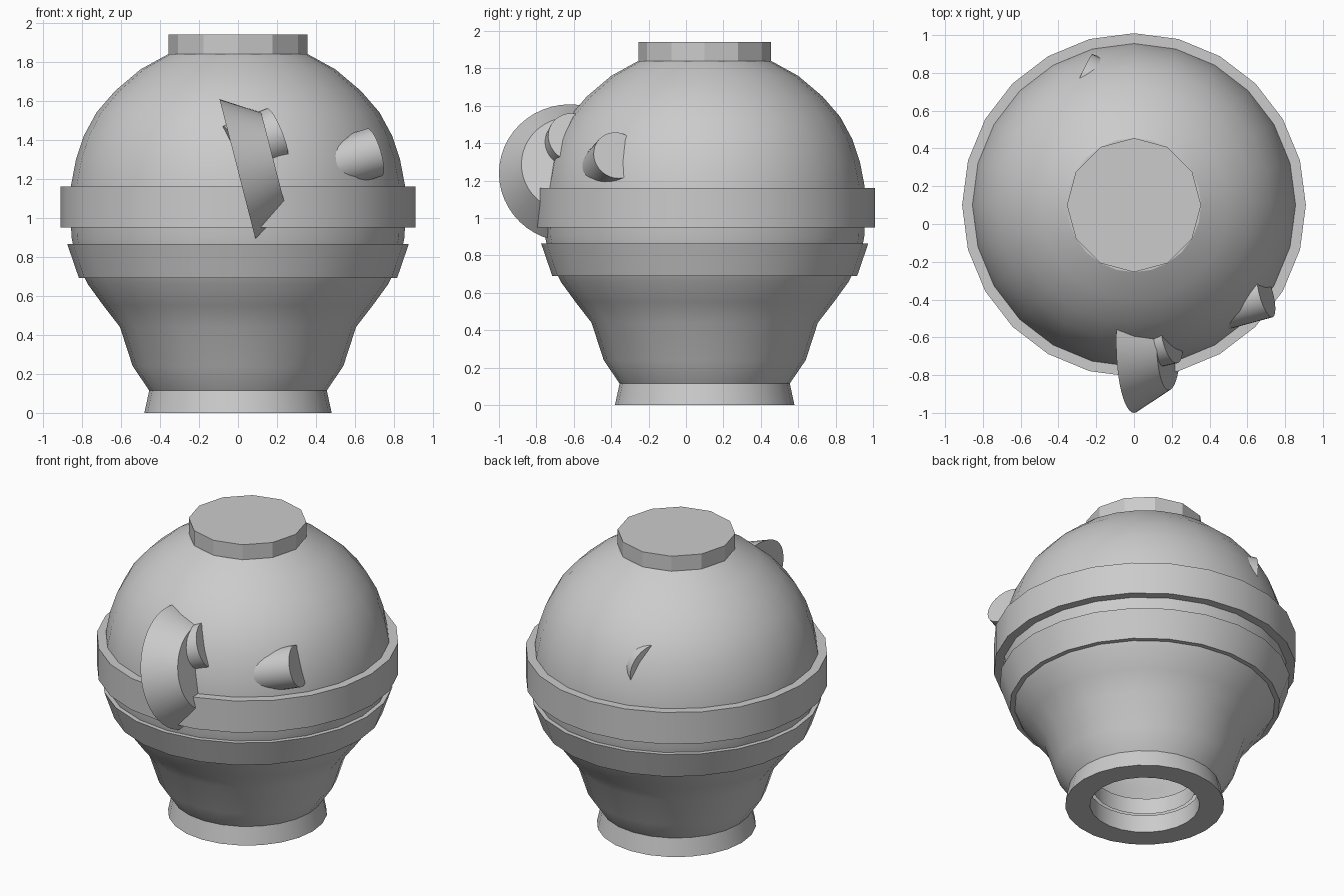
import bpy, bmesh, math
from mathutils import Vector

if "Cube" in bpy.data.objects:
    bpy.data.objects.remove(bpy.data.objects["Cube"], do_unlink=True)

AXIS = Vector((0, 0.1, 0))

clay = bpy.data.materials.new("grey clay")
clay.use_nodes = True
clay.diffuse_color = (0.6, 0.6, 0.6, 1)
clay.node_tree.nodes["Principled BSDF"].inputs["Base Color"].default_value = (0.6, 0.6, 0.6, 1)


def finish(name, bm, angle=25):
    bmesh.ops.remove_doubles(bm, verts=bm.verts, dist=0.0005)
    bmesh.ops.recalc_face_normals(bm, faces=bm.faces)
    mesh = bpy.data.meshes.new(name)
    bm.to_mesh(mesh)
    bm.free()
    mesh.materials.append(clay)
    ob = bpy.data.objects.new(name, mesh)
    bpy.context.collection.objects.link(ob)
    bpy.ops.object.select_all(action="DESELECT")
    ob.select_set(True)
    bpy.context.view_layer.objects.active = ob
    bpy.ops.object.shade_smooth_by_angle(angle=math.radians(angle))
    return ob


def turned(name, section, closed=True, sides=24):
    """Spin a (radius, height) section round the vertical axis."""
    bm = bmesh.new()
    verts = [bm.verts.new(AXIS + Vector((r, 0, z))) for r, z in section]
    edges = [bm.edges.new(pair) for pair in zip(verts, verts[1:])]
    if closed:
        edges.append(bm.edges.new((verts[-1], verts[0])))
    bmesh.ops.spin(bm, geom=verts + edges, cent=AXIS, axis=(0, 0, 1),
                   angle=math.tau, steps=sides, use_merge=True)
    return finish(name, bm)


def peg(name, end, axis, length, end_radius, root_radius, sides=32):
    """Cone or cylinder whose outer end is centred on `end` and faces `axis`."""
    axis = Vector(axis).normalized()
    bm = bmesh.new()
    bmesh.ops.create_cone(bm, cap_ends=True, segments=sides, radius1=root_radius,
                          radius2=end_radius, depth=length)
    turn = axis.to_track_quat("Z", "Y")
    for v in bm.verts:
        v.co = turn @ v.co + Vector(end) - axis * length / 2
    return finish(name, bm)


# Hollow pot with a domed shoulder and an opening in the base
turned("pot_body", [
    (0.33, 0.115), (0.455, 0.115), (0.54, 0.24), (0.605, 0.44), (0.69, 0.55),
    (0.77, 0.66), (0.83, 0.78), (0.853, 0.9), (0.86, 1.04), (0.855, 1.17), (0.83, 1.3),
    (0.79, 1.42), (0.725, 1.54), (0.63, 1.65), (0.5, 1.76), (0.355, 1.84),
    (0, 1.845), (0, 1.78), (0.45, 1.7), (0.7, 1.45), (0.78, 1.1),
    (0.72, 0.75), (0.5, 0.4), (0.4, 0.22), (0.31, 0.22), (0.31, 0.115)], closed=False)

# Foot ring and the two bands
turned("foot_ring", [(0.33, 0), (0.48, 0), (0.455, 0.115), (0.33, 0.115)])
turned("lower_band", [(0.78, 0.69), (0.815, 0.69), (0.875, 0.865), (0.83, 0.865)])
turned("upper_band", [(0.83, 0.95), (0.91, 0.95), (0.91, 1.16), (0.83, 1.16)])

# Twelve-sided lid
turned("lid", [(0, 1.83), (0.355, 1.83), (0.355, 1.94), (0, 1.94)], closed=False, sides=12)

# Flared side-facing disc on the front, with its small peg
peg("front_disc", (0.184, -0.62, 1.287), (0.969, 0, 0.249), 0.19, 0.26, 0.38, 48)
peg("front_peg", (0.20, -0.60, 1.43), (0.9, 0.2, 0.36), 0.25, 0.14, 0.14)

# Stubs on the side and back
peg("left_peg", (0.70, -0.37, 1.335), (0.92, 0.25, 0.28), 0.25, 0.128, 0.128)
peg("back_peg", (-0.29, 0.745, 1.35), (-0.91, 0.41, -0.06), 0.25, 0.17, 0.17)
